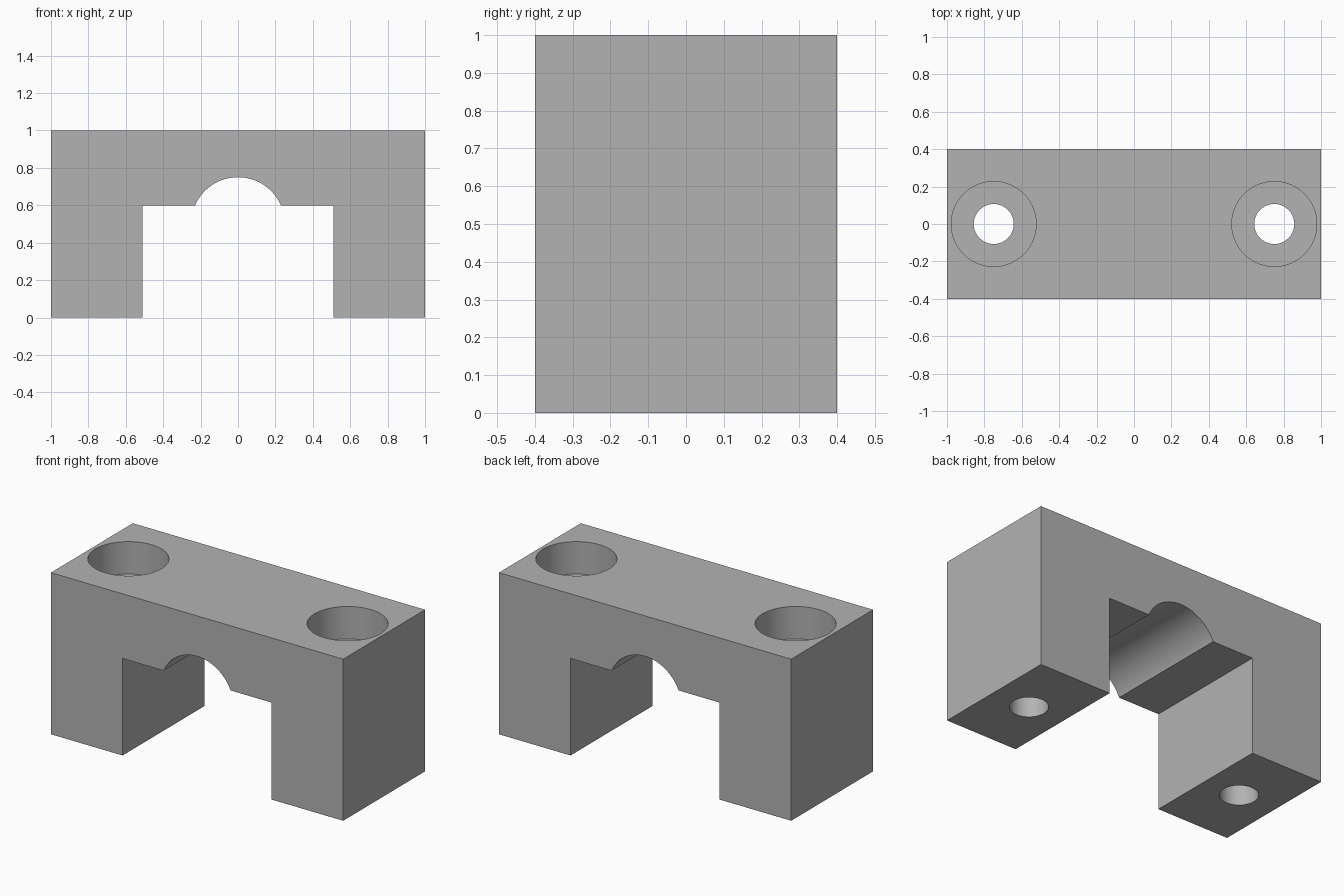
import bpy
import bmesh
import math

cube = bpy.data.objects.get("Cube")
if cube:
    bpy.data.objects.remove(cube, do_unlink=True)

# Single grey finish
grey = bpy.data.materials.new("plain grey")
grey.use_nodes = True
colour = (0.45, 0.45, 0.45, 1)
grey.diffuse_color = colour
grey.node_tree.nodes["Principled BSDF"].inputs["Base Color"].default_value = colour

HALF_DEPTH = 0.4
SLOT, SLOT_TOP = 0.51, 0.6
ARC_R, ARC_Z = 0.25, 0.5
HOLE_X = 0.75
HOLE_R, BORE_R, BORE_DEPTH = 0.107, 0.227, 0.2


def bridge_profile():
    """Front outline: two legs, a square slot and a round channel above it."""
    start = math.asin((SLOT_TOP - ARC_Z) / ARC_R)
    steps = 48
    angles = [start + (math.pi - 2 * start) * i / steps for i in range(steps + 1)]
    arc = [(ARC_R * math.cos(a), ARC_Z + ARC_R * math.sin(a)) for a in angles]
    return ([(-1, 0), (-1, 1), (1, 1), (1, 0), (SLOT, 0), (SLOT, SLOT_TOP)]
            + arc + [(-SLOT, SLOT_TOP), (-SLOT, 0)])


def make_body():
    bm = bmesh.new()
    face = bm.faces.new([bm.verts.new((x, -HALF_DEPTH, z)) for x, z in bridge_profile()])
    grown = bmesh.ops.extrude_face_region(bm, geom=[face])["geom"]
    verts = [v for v in grown if isinstance(v, bmesh.types.BMVert)]
    bmesh.ops.translate(bm, verts=verts, vec=(0, 2 * HALF_DEPTH, 0))
    bmesh.ops.recalc_face_normals(bm, faces=bm.faces)
    mesh = bpy.data.meshes.new("bridge_clamp")
    bm.to_mesh(mesh)
    bm.free()
    mesh.materials.append(grey)
    obj = bpy.data.objects.new("bridge_clamp", mesh)
    bpy.context.collection.objects.link(obj)
    return obj


def drill(target, x, radius, bottom, top):
    """Cut a vertical round hole and discard the cutter."""
    bpy.ops.mesh.primitive_cylinder_add(vertices=96, radius=radius, depth=top - bottom,
                                        location=(x, 0, (top + bottom) / 2))
    cutter = bpy.context.object
    cutter.name = "hole_cutter"
    cutter.hide_render = True
    cutter.data.materials.append(grey)
    mod = target.modifiers.new("hole", "BOOLEAN")
    mod.operation = "DIFFERENCE"
    mod.solver = "EXACT"
    mod.object = cutter
    bpy.context.view_layer.objects.active = target
    bpy.ops.object.modifier_apply(modifier=mod.name)
    bpy.data.objects.remove(cutter, do_unlink=True)


body = make_body()

# Counterbored bolt hole through each leg
for side in (-1, 1):
    drill(body, side * HOLE_X, BORE_R, 1 - BORE_DEPTH, 1.2)
    drill(body, side * HOLE_X, HOLE_R, -0.2, 1.2)

# Smooth channel and hole walls, crisp edges elsewhere
bpy.ops.object.select_all(action="DESELECT")
body.select_set(True)
bpy.context.view_layer.objects.active = body
bpy.ops.object.shade_smooth_by_angle(angle=math.radians(25))
